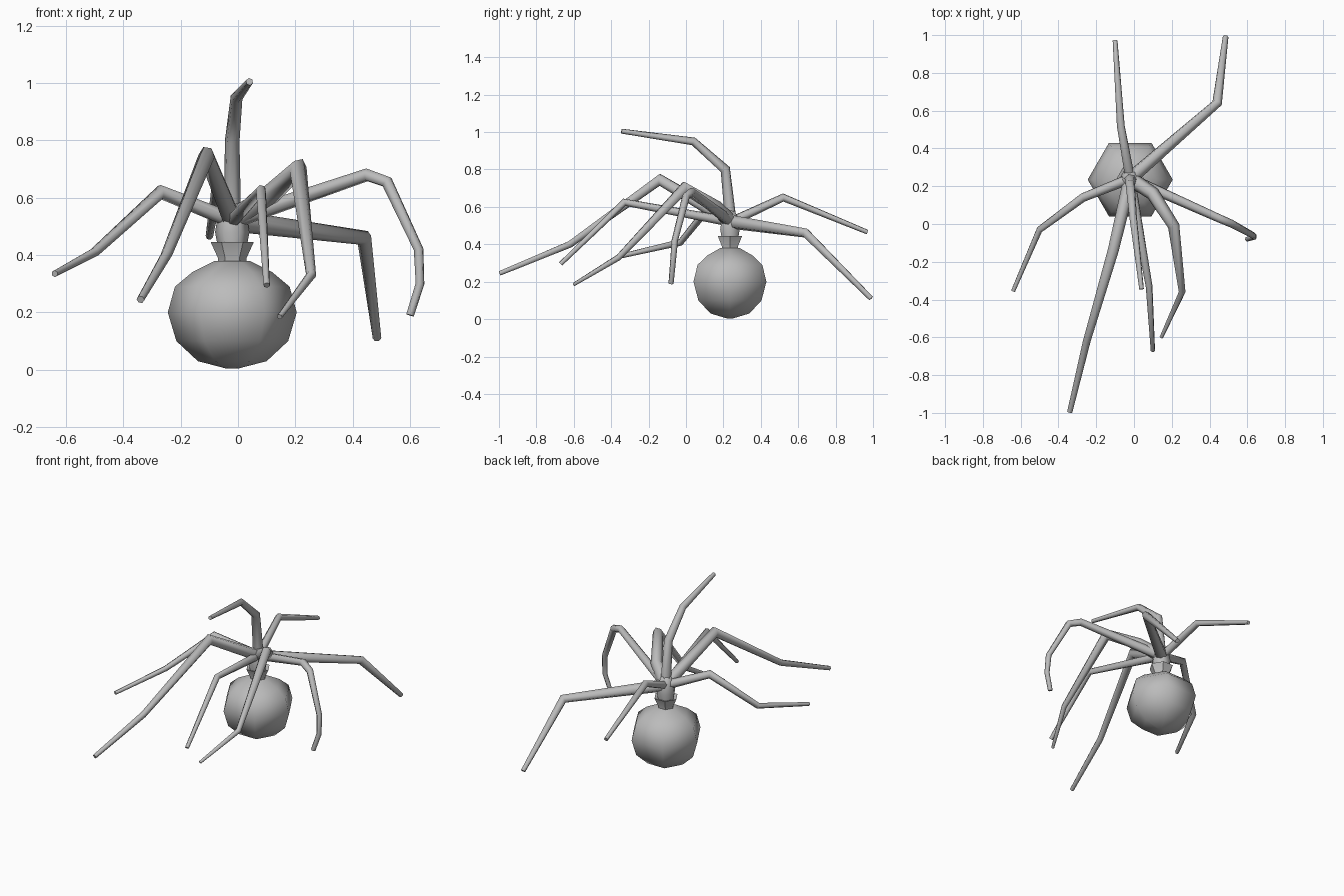
import bpy, bmesh, math
from mathutils import Vector

cube = bpy.data.objects.get("Cube")
if cube:
    bpy.data.objects.remove(cube)

grey = bpy.data.materials.new("matte grey")
grey.use_nodes = True
colour = (0.5, 0.5, 0.5, 1)
grey.diffuse_color = colour
grey.node_tree.nodes["Principled BSDF"].inputs["Base Color"].default_value = colour


def make_object(name, bm, sharp_angle):
    bmesh.ops.recalc_face_normals(bm, faces=bm.faces)
    mesh = bpy.data.meshes.new(name)
    bm.to_mesh(mesh)
    bm.free()
    mesh.materials.append(grey)
    obj = bpy.data.objects.new(name, mesh)
    bpy.context.collection.objects.link(obj)
    bpy.ops.object.select_all(action="DESELECT")
    obj.select_set(True)
    bpy.context.view_layer.objects.active = obj
    bpy.ops.object.shade_smooth_by_angle(angle=math.radians(sharp_angle))
    return obj


def skin(bm, rings):
    """Bridge successive rings of vertices and cap both ends."""
    n = len(rings[0])
    for a, b in zip(rings, rings[1:]):
        for i in range(n):
            j = (i + 1) % n
            bm.faces.new((a[i], a[j], b[j], b[i]))
    bm.faces.new(rings[0][::-1])
    bm.faces.new(rings[-1])


def lathe(name, profile, centre, sides=6, sharp_angle=70):
    bm = bmesh.new()
    rings = []
    for radius, z in profile:
        rings.append([bm.verts.new((centre[0] + radius * math.cos(math.tau * i / sides),
                                    centre[1] + radius * math.sin(math.tau * i / sides), z))
                      for i in range(sides)])
    skin(bm, rings)
    return make_object(name, bm, sharp_angle)


def leg(name, points, start=0.032, end=0.014, sides=6):
    """Tapered tube with mitred joints along the given points."""
    pts = [Vector(p) for p in points]
    dirs = [(b - a).normalized() for a, b in zip(pts, pts[1:])]
    lengths = [(b - a).length for a, b in zip(pts, pts[1:])]
    bm = bmesh.new()
    rings = []
    side = dirs[0].orthogonal().normalized()
    for k, p in enumerate(pts):
        d_in = dirs[max(k - 1, 0)]
        d_out = dirs[min(k, len(dirs) - 1)]
        side = (side - d_in * side.dot(d_in)).normalized()
        up = d_in.cross(side)
        plane = (d_in + d_out).normalized()
        t = sum(lengths[:k]) / sum(lengths)
        radius = start + (end - start) * t
        ring = []
        for i in range(sides):
            a = math.tau * i / sides
            off = (side * math.cos(a) + up * math.sin(a)) * radius
            off -= d_in * (off.dot(plane) / d_in.dot(plane))
            ring.append(bm.verts.new(p + off))
        rings.append(ring)
        side.rotate(d_in.rotation_difference(d_out))
    skin(bm, rings)
    return make_object(name, bm, 65)


# Abdomen, waist collar and thorax
body = (-0.02, 0.235)
lathe("abdomen", [(0.02, 0.004), (0.12, 0.03), (0.195, 0.1), (0.225, 0.2),
                  (0.2, 0.29), (0.14, 0.34), (0.06, 0.38)], body)
lathe("waist", [(0.05, 0.36), (0.05, 0.39), (0.075, 0.445), (0.03, 0.43)], body, sharp_angle=50)
lathe("thorax", [(0.045, 0.4), (0.06, 0.48), (0.05, 0.54), (0.03, 0.58)], body)

# Eight legs radiating from the thorax
hub = (-0.02, 0.24, 0.52)
leg("back_right_leg", [hub, (-0.07, 0.52, 0.65), (-0.1, 0.97, 0.465)], 0.026, 0.013)
leg("back_left_leg", [hub, (0.44, 0.64, 0.46), (0.485, 0.99, 0.11)], 0.038, 0.015)
leg("middle_right_leg", [hub, (-0.27, 0.14, 0.62), (-0.5, -0.03, 0.41),
                         (-0.64, -0.355, 0.335)], 0.028, 0.012)
leg("front_right_leg", [hub, (-0.11, -0.14, 0.745), (-0.25, -0.62, 0.4),
                        (-0.34, -0.995, 0.245)], 0.036, 0.014)
leg("raised_leg", [hub, (-0.02, 0.21, 0.8), (-0.005, 0.04, 0.95),
                   (0.04, -0.345, 1.005)], 0.032, 0.013)
leg("front_left_leg", [hub, (0.08, -0.33, 0.625), (0.1, -0.67, 0.295)], 0.027, 0.012)
leg("inner_left_leg", [hub, (0.1, 0.16, 0.6), (0.21, -0.01, 0.7), (0.255, -0.36, 0.33),
                       (0.145, -0.6, 0.185)], 0.04, 0.01)
leg("middle_left_leg", [hub, (0.45, 0.03, 0.68), (0.52, 0.0, 0.655), (0.63, -0.06, 0.42),
                        (0.635, -0.07, 0.3), (0.6, -0.08, 0.19)], 0.03, 0.014)
